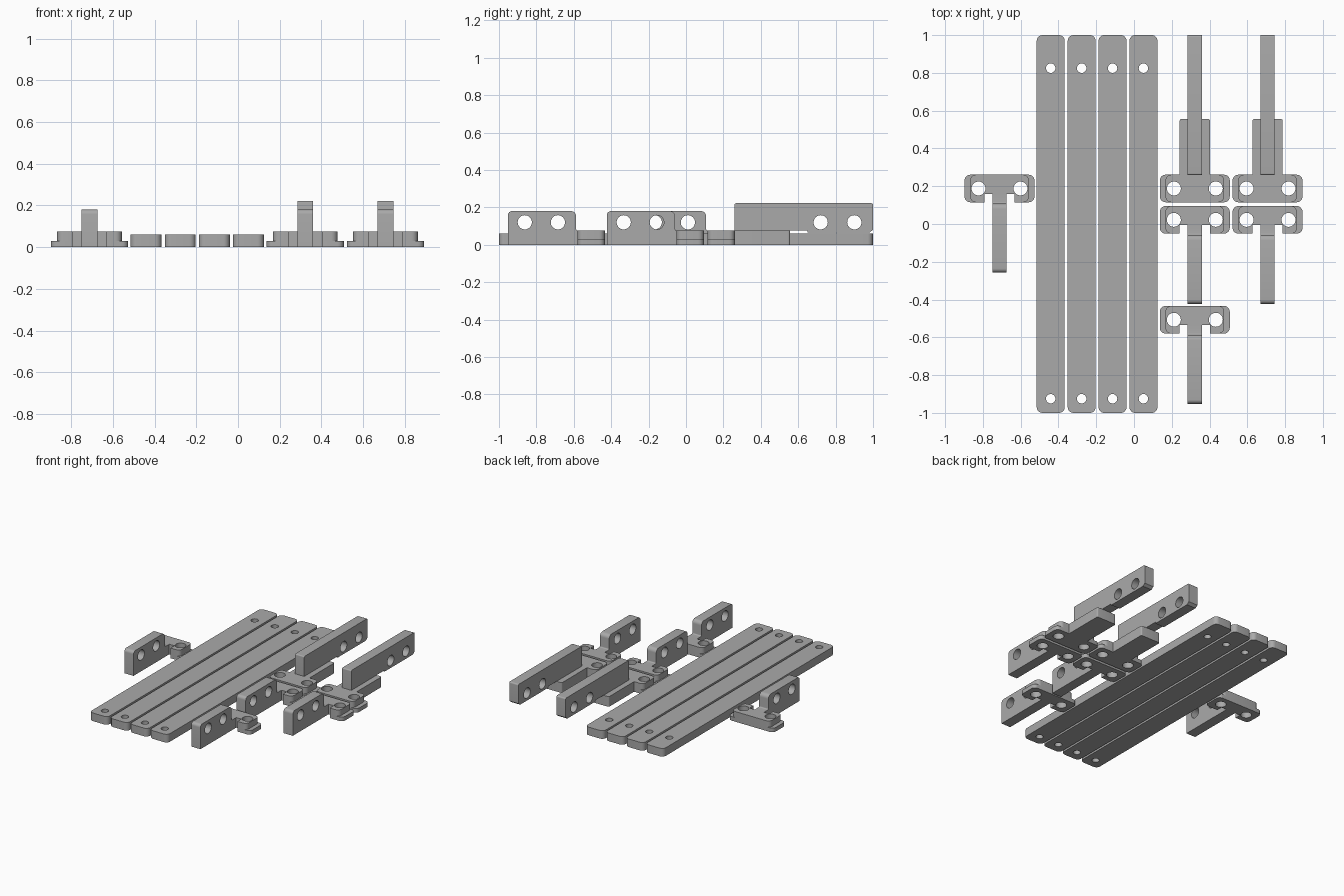
import bpy, bmesh, math
from mathutils import Matrix, Vector

if "Cube" in bpy.data.objects:
    bpy.data.objects.remove(bpy.data.objects["Cube"])

grey = bpy.data.materials.new("plain grey")
grey.diffuse_color = (0.40, 0.40, 0.40, 1)
grey.use_nodes = True
grey.node_tree.nodes["Principled BSDF"].inputs["Base Color"].default_value = grey.diffuse_color


def rounded(corners, steps=6):
    """Outline from (x, y, corner radius) points."""
    out = []
    for i, (x, y, r) in enumerate(corners):
        p = Vector((x, y))
        if r == 0:
            out.append(p)
            continue
        u = (Vector(corners[i - 1][:2]) - p).normalized()
        v = (Vector(corners[(i + 1) % len(corners)][:2]) - p).normalized()
        c = p + (u + v) * r
        for k in range(steps + 1):
            t = math.pi / 2 * k / steps
            out.append(c - v * r * math.cos(t) - u * r * math.sin(t))
    return out


def circle(x, y, r, n=32):
    return [Vector((x + r * math.cos(2 * math.pi * k / n),
                    y + r * math.sin(2 * math.pi * k / n))) for k in range(n)]


def slab(name, outline, holes, low, high, loc, upright=False):
    """Extrude a pierced outline; upright slabs use (y, z) outlines."""
    cu = bpy.data.curves.new(name, 'CURVE')
    cu.dimensions = '2D'
    cu.fill_mode = 'BOTH'
    cu.extrude = (high - low) / 2
    for pts in [outline] + holes:
        s = cu.splines.new('POLY')
        s.points.add(len(pts) - 1)
        for q, p in zip(s.points, pts):
            q.co = (p.x, p.y, 0, 1)
        s.use_cyclic_u = True
    ob = bpy.data.objects.new(name, cu)
    bpy.context.collection.objects.link(ob)
    bpy.ops.object.select_all(action='DESELECT')
    ob.select_set(True)
    bpy.context.view_layer.objects.active = ob
    bpy.ops.object.convert(target='MESH')
    ob = bpy.context.view_layer.objects.active
    me = ob.data
    m = Matrix.Translation((0, 0, (low + high) / 2))
    if upright:
        m = Matrix(((0, 0, 1, 0), (1, 0, 0, 0), (0, 1, 0, 0), (0, 0, 0, 1))) @ m
    me.transform(m)
    bm = bmesh.new()
    bm.from_mesh(me)
    bmesh.ops.remove_doubles(bm, verts=bm.verts, dist=1e-5)
    bmesh.ops.recalc_face_normals(bm, faces=bm.faces)
    bm.to_mesh(me)
    bm.free()
    me.materials.clear()
    me.materials.append(grey)
    ob.location = loc
    bpy.ops.object.shade_smooth_by_angle(angle=math.radians(30))
    return ob


def box(x0, x1, y0, y1, r):
    return rounded([(x0, y0, r), (x1, y0, r), (x1, y1, r), (x0, y1, r)])


HALF, ARM, NOTCH = 0.073, 0.0375, 0.08


def foot(loc, notched):
    """Two-layer mounting foot with a wide flange and two screw holes."""
    holes = [circle(s * 0.111, 0, 0.037) for s in (-1, 1)]
    for name, w, lo, hi, r in (("foot_flange", 0.185, 0, 0.03, 0.03),
                               ("foot_body", 0.155, 0.03, 0.075, 0.03)):
        pts = [(-w, HALF, r), (-w, -HALF, r)]
        if notched:
            pts += [(-NOTCH, -HALF, 0), (-NOTCH, -0.028, 0),
                    (NOTCH, -0.028, 0), (NOTCH, -HALF, 0)]
        pts += [(w, -HALF, r), (w, HALF, r)]
        slab(name, rounded(pts), holes, lo, hi, loc)


# four flat bars with a hole near each end
for x in (-0.441, -0.277, -0.1135, 0.05):
    slab("flat_bar", box(-0.074, 0.074, -1, 1, 0.03),
         [circle(0, 0.825, 0.025), circle(0, -0.925, 0.025)], 0, 0.06, (x, 0, 0))

# four short brackets: foot plus upright arm with a low tongue into the foot
short_arm = rounded([(-0.445, 0, 0), (-0.028, 0, 0), (-0.028, 0.075, 0),
                     (-0.08, 0.075, 0.008), (-0.08, 0.18, 0.028),
                     (-0.445, 0.18, 0.022)])
for x, y in ((-0.712, 0.188), (0.322, 0.022), (0.707, 0.022), (0.322, -0.507)):
    foot((x, y, 0), True)
    slab("short_arm", short_arm,
         [circle(-0.355, 0.12, 0.038), circle(-0.178, 0.12, 0.038)],
         -ARM, ARM, (x, y, 0), True)

# two long brackets: foot, low base block, and long arm overhanging the block
long_arm = rounded([(0.26, 0.075, 0), (0.555, 0.075, 0), (0.65, 0.075, 0),
                    (0.65, 0.065, 0), (0.98, 0.065, 0), (1.0, 0.08, 0),
                    (1.0, 0.222, 0.01), (0.26, 0.222, 0.008)])
for x in (0.322, 0.707):
    foot((x, 0.188, 0), False)
    slab("base_block", rounded([(-0.08, 0.261, 0), (0.08, 0.261, 0),
                                (0.08, 0.556, 0.01), (-0.08, 0.556, 0.01)]),
         [], 0, 0.075, (x, 0, 0))
    slab("long_arm", long_arm,
         [circle(0.72, 0.12, 0.038), circle(0.90, 0.12, 0.038)],
         -ARM, ARM, (x, 0, 0), True)
